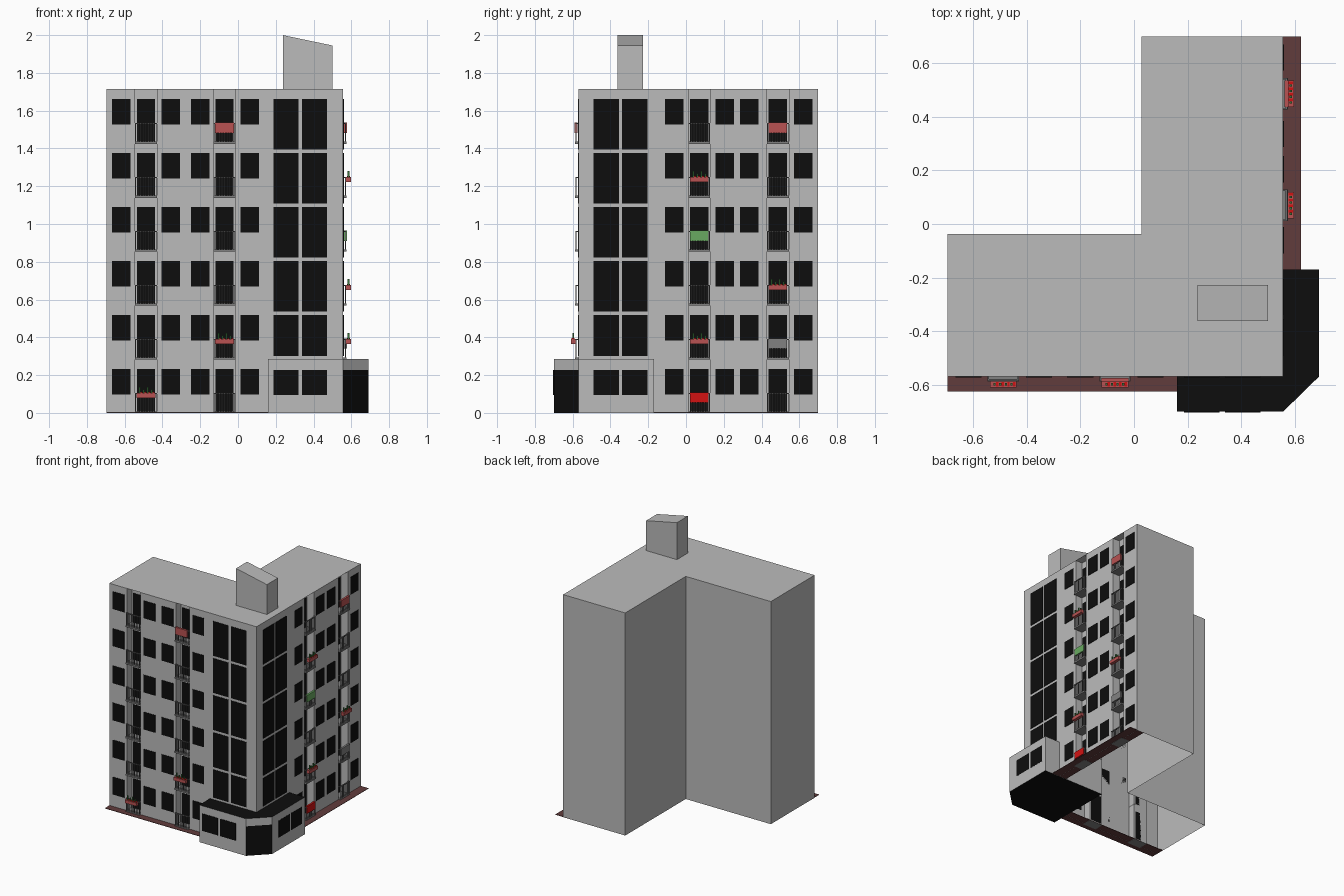
import bpy, bmesh, math
from mathutils import Vector

if "Cube" in bpy.data.objects:
    bpy.data.objects.remove(bpy.data.objects["Cube"])

def mat(name, r, g, b):
    m = bpy.data.materials.new(name)
    m.diffuse_color = (r, g, b, 1)
    m.use_nodes = True
    m.node_tree.nodes["Principled BSDF"].inputs["Base Color"].default_value = m.diffuse_color
    return m

WALL = mat("wall grey", .5, .5, .5)
BLACK = mat("glass black", .004, .004, .004)
PAVE = mat("paving dark red", .12, .045, .045)
CLOTH = mat("faded red", .48, .085, .085)
RED = mat("bright red", .65, .006, .006)
GREEN = mat("cloth green", .14, .4, .12)
LEAF = mat("leaf green", .04, .17, .04)
GREY = mat("cloth grey", .22, .22, .22)
RAIL = mat("rail grey", .15, .15, .15)

FX, FY = .557, -.57          # planes of the right and front facades
TOP, FLOOR = 1.715, .2857    # roof height, storey height
DEEP = .06                   # depth of the balcony recesses
FRONT, RIGHT = 0, 1

def finish(name, bm, *mats):
    me = bpy.data.meshes.new(name)
    bm.to_mesh(me)
    bm.free()
    for m in mats:
        me.materials.append(m)
    ob = bpy.data.objects.new(name, me)
    bpy.context.collection.objects.link(ob)
    return ob

def box(bm, x0, x1, y0, y1, z0, z1):
    v = [bm.verts.new((x, y, z)) for z in (z0, z1)
         for x, y in ((x0, y0), (x1, y0), (x1, y1), (x0, y1))]
    bm.faces.new(v[3::-1])
    bm.faces.new(v[4:])
    for i in range(4):
        j = (i + 1) % 4
        bm.faces.new((v[i], v[j], v[j + 4], v[i + 4]))

def facade_box(bm, side, u0, u1, d0, d1, z0, z1):
    """Box on a facade: u runs along it, d is the distance outwards."""
    if side == FRONT:
        box(bm, u0, u1, FY - d1, FY - d0, z0, z1)
    else:
        box(bm, FX + d0, FX + d1, u0, u1, z0, z1)

# Where things sit along each facade
BAYS = {FRONT: [(-.546, -.43), (-.129, -.013)], RIGHT: [(.012, .128), (.428, .544)]}
SMALL = {FRONT: [-.667, -.404, -.25, .013], RIGHT: [-.11, .155, .287, .572]}
LARGE = {FRONT: [(.187, .319), (.34, .472)], RIGHT: [(-.49, -.355), (-.338, -.205)]}

# Building shell: L plan with recesses, flat roof, open underneath
plan = [(-.697, FY)]
for a, b in BAYS[FRONT]:
    plan += [(a, FY), (a, FY + DEEP), (b, FY + DEEP), (b, FY)]
plan.append((FX, FY))
for a, b in BAYS[RIGHT]:
    plan += [(FX, a), (FX - DEEP, a), (FX - DEEP, b), (FX, b)]
plan += [(FX, .70), (.028, .70), (.028, -.037), (-.697, -.037)]
bm = bmesh.new()
lo = [bm.verts.new((x, y, 0)) for x, y in plan]
hi = [bm.verts.new((x, y, TOP)) for x, y in plan]
for i in range(len(plan)):
    j = (i + 1) % len(plan)
    bm.faces.new((lo[i], lo[j], hi[j], hi[i]))
roof = [(-.697, FY), (FX, FY), (FX, .70), (.028, .70), (.028, -.037), (-.697, -.037)]
bm.faces.new([bm.verts.new((x, y, TOP)) for x, y in roof])
finish("building_shell", bm, WALL)

# Roof housing with a sloping top
bm = bmesh.new()
box(bm, .237, .5, -.362, -.228, TOP, 2.0)
for v in bm.verts:
    if v.co.z > 1.9 and v.co.x > .4:
        v.co.z = 1.945
finish("roof_housing", bm, WALL)

# Corner shop block with a black chamfer, black top and black underside
bm = bmesh.new()
shop = [(.16, -.70), (FX, -.70), (.69, FY), (.69, -.17), (.16, -.17)]
rings = [[bm.verts.new((x, y, z)) for x, y in shop] for z in (0, .227, .286)]
bm.faces.new(rings[0][::-1])
bm.faces.new(rings[2])
for a, b in zip(rings, rings[1:]):
    for i in range(5):
        j = (i + 1) % 5
        bm.faces.new((a[i], a[j], b[j], b[i]))
bm.normal_update()
for f in bm.faces:
    n = f.normal
    chamfer = n.x > .3 and n.y < -.3 and f.calc_center_median().z < .2
    f.material_index = int(abs(n.z) > .5 or chamfer)
finish("corner_shop", bm, WALL, BLACK)

# Paving strips
bm = bmesh.new()
box(bm, -.697, .16, FY - .055, FY + DEEP, .001, .004)
box(bm, FX - DEEP, .623, -.17, .70, .001, .004)
finish("paving", bm, PAVE)

# Windows and balcony doors: thin plates
windows, doors = bmesh.new(), bmesh.new()
for side in (FRONT, RIGHT):
    for k in range(6):
        z = k * FLOOR
        for u in SMALL[side]:
            facade_box(windows, side, u, u + .098, 0, .003, z + .097, z + .232)
        for a, b in BAYS[side]:
            facade_box(doors, side, a + .01, b - .01, -DEEP, .003 - DEEP, z + .008, z + .232)
        for a, b in LARGE[side]:
            if k:
                facade_box(windows, side, a, b, 0, .003, max(z - .034, .302), z + .232)
            else:
                facade_box(windows, side, a, b, .13, .1335, .095, .227)
finish("windows", windows, BLACK)
finish("balcony_doors", doors, BLACK)

# Balcony floors and railings
slabs, rails = bmesh.new(), bmesh.new()
for side in (FRONT, RIGHT):
    for a, b in BAYS[side]:
        for k in range(6):
            z = k * FLOOR
            facade_box(slabs, side, a, b, -DEEP, .017, max(z - .004, 0), z + .008)
            facade_box(rails, side, a, b, .008, .016, z + .1, z + .106)
            for i in range(9):
                u = a + .003 + i * (b - a - .006) / 8
                facade_box(rails, side, u - .002, u + .002, .01, .014, z + .008, z + .1)
            for u in (a, b - .004):
                facade_box(rails, side, u, u + .004, 0, .008, z + .1, z + .106)
finish("balcony_floors", slabs, GREY)
finish("railings", rails, RAIL)

# Flower boxes hung on some railings
troughs, leaves, flowers = bmesh.new(), bmesh.new(), bmesh.new()
for side, bay, k in ((FRONT, 0, 0), (FRONT, 1, 1), (RIGHT, 0, 1),
                     (RIGHT, 0, 4), (RIGHT, 1, 2)):
    a, b = BAYS[side][bay]
    z = k * FLOOR
    facade_box(troughs, side, a + .008, b - .008, .016, .04, z + .08, z + .105)
    for i in range(4):
        u = a + .026 + i * .021
        h = (.138, .125)[i % 2]
        facade_box(leaves, side, u - .004, u + .004, .024, .032, z + .105, z + h)
        facade_box(flowers, side, u + .005, u + .014, .02, .036, z + .105, z + .11)
finish("flower_boxes", troughs, CLOTH)
finish("plants", leaves, LEAF)
finish("flowers", flowers, RED)

# Cloths draped over railings
for name, side, bay, k, m in (("front_red_cloth", FRONT, 1, 5, CLOTH),
                              ("side_red_cloth", RIGHT, 1, 5, CLOTH),
                              ("green_cloth", RIGHT, 0, 3, GREEN),
                              ("grey_cloth", RIGHT, 1, 1, GREY),
                              ("bright_cloth", RIGHT, 0, 0, RED)):
    a, b = BAYS[side][bay]
    z = k * FLOOR
    bm = bmesh.new()
    facade_box(bm, side, a + .008, b - .008, .004, .019, z + .054, z + .109)
    finish(name, bm, m)
